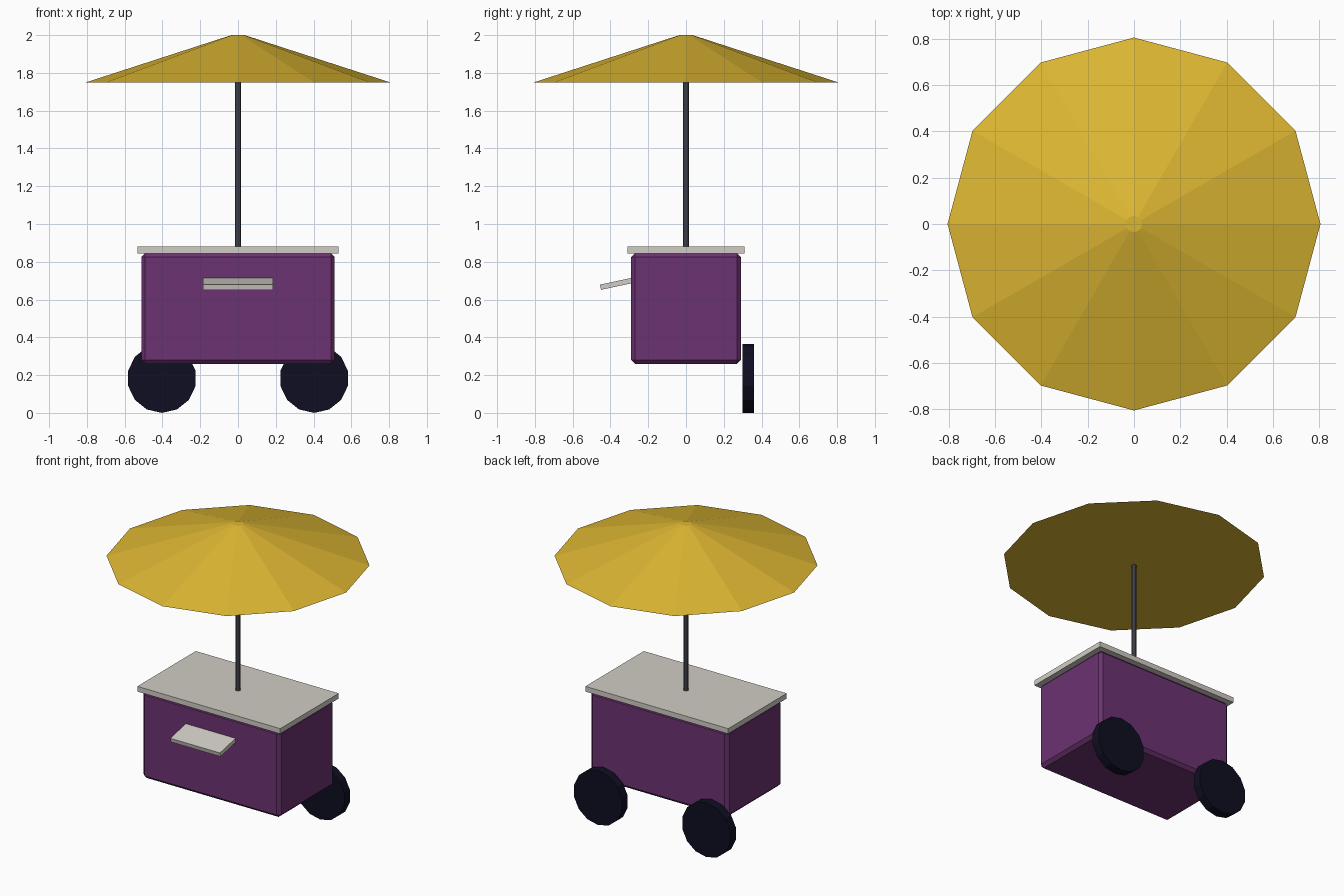
import bpy
import bmesh
import math
from mathutils import Matrix

if "Cube" in bpy.data.objects:
    bpy.data.objects.remove(bpy.data.objects["Cube"])


def material(name, rgb):
    m = bpy.data.materials.new(name)
    m.diffuse_color = (*rgb, 1.0)
    m.use_nodes = True
    m.node_tree.nodes["Principled BSDF"].inputs["Base Color"].default_value = m.diffuse_color
    return m


PURPLE = material("purple paint", (0.150, 0.032, 0.165))
CREAM = material("cream top", (0.64, 0.61, 0.56))
YELLOW = material("yellow cloth", (0.72, 0.47, 0.032))
METAL = material("dark metal", (0.080, 0.084, 0.105))
RUBBER = material("dark rubber", (0.0045, 0.0045, 0.016))


def finish(name, bm, mat, matrix):
    me = bpy.data.meshes.new(name)
    bmesh.ops.transform(bm, matrix=matrix, verts=bm.verts)
    bmesh.ops.recalc_face_normals(bm, faces=bm.faces)
    bm.to_mesh(me)
    bm.free()
    me.materials.append(mat)
    ob = bpy.data.objects.new(name, me)
    bpy.context.collection.objects.link(ob)
    return ob


def box(name, size, centre, mat, tilt=0.0, bevel=0.0):
    bm = bmesh.new()
    bmesh.ops.create_cube(bm, size=1.0)
    bmesh.ops.scale(bm, vec=size, verts=bm.verts)
    if bevel:
        bmesh.ops.bevel(bm, geom=bm.edges[:], offset=bevel, segments=1,
                        affect='EDGES', profile=0.5)
    return finish(name, bm, mat,
                  Matrix.Translation(centre) @ Matrix.Rotation(tilt, 4, 'X'))


def cone(name, sides, r1, r2, depth, centre, mat, turn=0.0):
    bm = bmesh.new()
    bmesh.ops.create_cone(bm, cap_ends=True, segments=sides,
                          radius1=r1, radius2=r2, depth=depth)
    return finish(name, bm, mat,
                  Matrix.Translation(centre) @ Matrix.Rotation(turn, 4, 'X'))


# Cart body with chamfered edges, and its overhanging worktop
box("cart_body", (1.024, 0.582, 0.585), (0, 0, 0.5525), PURPLE, bevel=0.02)
box("worktop", (1.064, 0.622, 0.035), (0, 0, 0.8625), CREAM)

# Sloping serving shelf on the front
box("serving_shelf", (0.37, 0.18, 0.028), (0, -0.365, 0.684), CREAM,
    tilt=math.radians(12))

# Pole and umbrella
cone("umbrella_pole", 10, 0.016, 0.016, 0.90, (0, 0, 1.31), METAL)
cone("umbrella_canopy", 12, 0.805, 0.035, 0.25, (0, 0, 1.875), YELLOW)

# Wheels behind the cart
for side, x in (("left", -0.403), ("right", 0.403)):
    cone(side + "_wheel", 14, 0.183, 0.183, 0.06, (x, 0.33, 0.183), RUBBER,
         turn=math.pi / 2)
